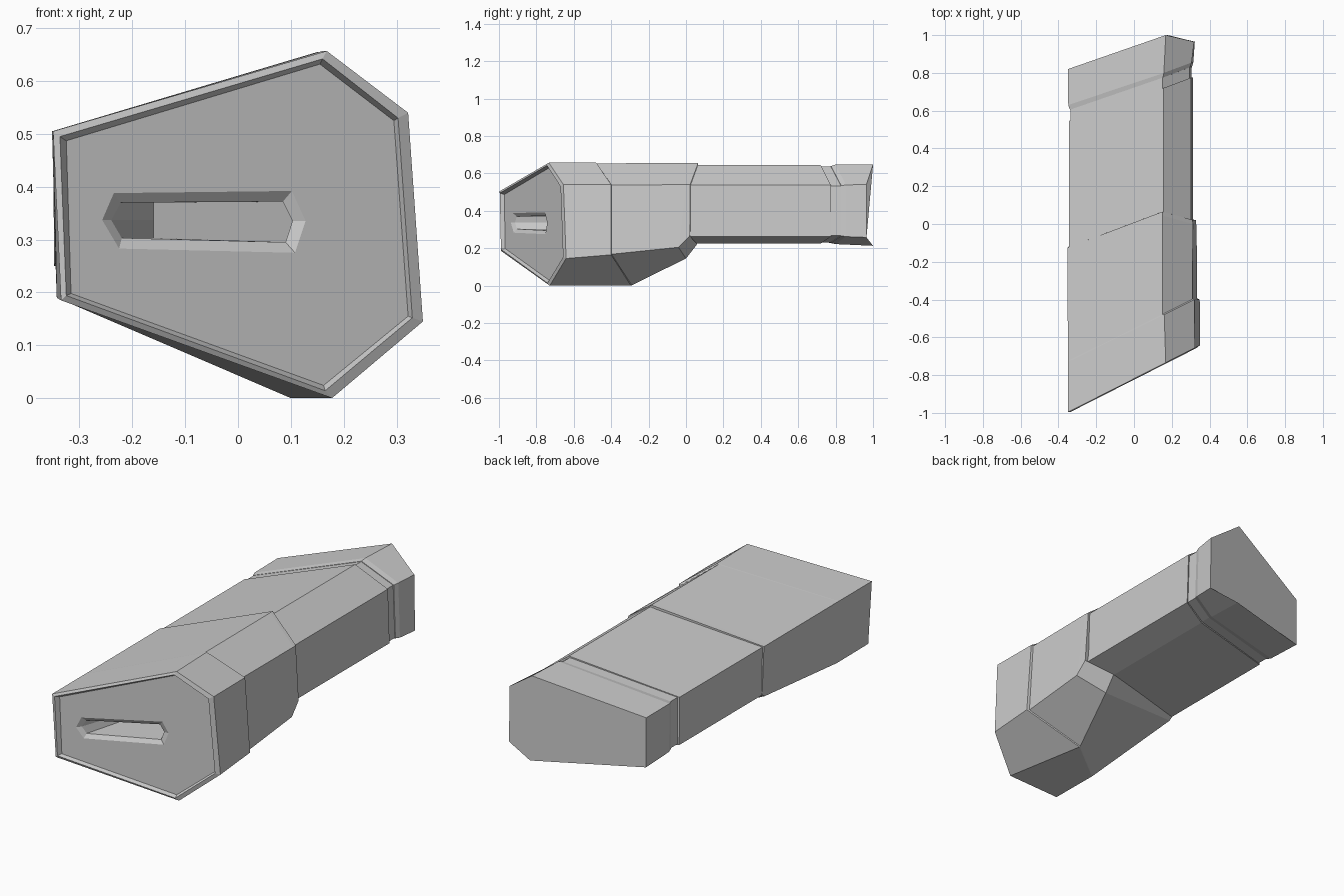
import bpy, bmesh
from mathutils import Vector

cube = bpy.data.objects.get("Cube")
if cube:
    bpy.data.objects.remove(cube, do_unlink=True)

grey = bpy.data.materials.new("plain_grey")
grey.use_nodes = True
GREY = (0.6, 0.6, 0.6, 1)
grey.diffuse_color = GREY
grey.node_tree.nodes["Principled BSDF"].inputs["Base Color"].default_value = GREY


def make(name, verts, faces):
    """Flat-shaded object from points and faces, with normals made consistent."""
    mesh = bpy.data.meshes.new(name)
    mesh.from_pydata(verts, [], faces)
    bm = bmesh.new()
    bm.from_mesh(mesh)
    bmesh.ops.recalc_face_normals(bm, faces=bm.faces)
    bm.to_mesh(mesh)
    bm.free()
    mesh.materials.append(grey)
    obj = bpy.data.objects.new(name, mesh)
    bpy.context.collection.objects.link(obj)
    return obj


def loft(name, rings, start=True, end=True):
    """Skin a row of six-sided rings, closing the chosen ends."""
    n = len(rings[0])
    verts = [p for ring in rings for p in ring]
    faces = []
    for r in range(len(rings) - 1):
        for i in range(n):
            j = (i + 1) % n
            faces.append((r * n + i, r * n + j, (r + 1) * n + j, (r + 1) * n + i))
    if start:
        faces.append(tuple(range(n)))
    if end:
        faces.append(tuple(range(len(verts) - n, len(verts))))
    return make(name, verts, faces)


def on_front(points, depth=0.0):
    """Place x, z points on the slanted front plane, sunk in by depth."""
    return [(x, -1 + 0.507 * (x + 0.35) + depth, z) for x, z in points]


# Ring order: upper right, top ridge, upper left, lower left, keel, lower right
OUTER = [(-.35, .505), (.168, .657), (.322, .54), (.35, .145), (.178, 0), (-.335, .185)]
RIM = [(-.337, .495), (.16, .642), (.303, .53), (.33, .152), (.165, .014), (-.325, .194)]
PANEL = [(-.325, .487), (.155, .632), (.295, .525), (.322, .155), (.162, .024), (-.316, .198)]

# Front housing with its stepped side and tapering keel
front = on_front(OUTER, 0.004)
step = [(-.35, -.73, .505), (.16, -.48, .657), (.32, -.40, .54),
        (.348, -.40, .165), (.10, -.295, 0), (-.343, -.73, .19)]
step_in = [(-.35, -.725, .505), (.152, -.478, .654), (.309, -.398, .538),
           (.333, -.398, .168), (.10, -.29, .002), (-.343, -.725, .19)]
heel = [(-.352, -.15, .505), (.151, .045, .655), (.312, .0, .54),
        (.332, -.04, .205), (.18, .0, .145), (-.345, -.14, .245)]
tail = [(-.352, -.125, .505), (.15, .065, .655), (.31, .022, .54),
        (.328, .02, .265), (.18, .06, .222), (-.345, -.12, .26)]
loft("front_housing", [front, step, step_in, heel, tail], start=False)

# Raised rim around the recessed front panel
loft("front_rim", [front, on_front(RIM, -0.002), on_front(PANEL, 0.016)], False, False)

# Front panel with a slot opening; slot order: left tip, upper and lower corners round to it
SLOT = [(-.257, .337), (-.235, .388), (.102, .392), (.128, .335), (.108, .275), (-.225, .283)]
THROAT = [(-.24, .337), (-.222, .370), (.085, .372), (.103, .335), (.09, .295), (-.22, .303)]
FLOOR = [(-.16, .337), (-.16, .370), (.085, .372), (.103, .335), (.09, .295), (-.16, .303)]
make("front_panel", on_front(PANEL, 0.016) + on_front(SLOT, 0.016),
     [(0, 1, 8, 7), (1, 2, 9, 8), (2, 3, 9), (3, 4, 10, 9), (4, 5, 11, 10), (5, 0, 7, 6), (5, 6, 11)])
slot = loft("slot_recess", [on_front(SLOT, 0.016), on_front(THROAT, 0.03), on_front(FLOOR, 0.22)], False, True)
# The recess is seen from inside
for obj in (slot,):
    obj.data.flip_normals()
for name in ("front_panel", "front_rim"):
    mesh = bpy.data.objects[name].data
    if sum((p.normal.y * p.area for p in mesh.polygons)) > 0:
        mesh.flip_normals()


# Straight rear body: one cross-section placed at slanted stations
def section(ya, yb, yc, shrink=0.0):
    """Rear cross-section whose corners sit at the given right, ridge and left depths."""
    shape = [(-.348, .502), (.158, .647), (.305, .538), (.314, .262), (.176, .222), (-.346, .256)]
    depth = [ya, yb, yc, yc, yb, ya]
    mid = Vector((0.03, 0.43))
    ring = []
    for (x, z), y in zip(shape, depth):
        p = Vector((x, z))
        p -= (p - mid).normalized() * shrink
        ring.append((p.x, y, p.y))
    return ring


loft("main_barrel", [section(-.14, .05, .01, .003), section(.545, .72, .775, .003)])
loft("recessed_collar", [section(.53, .70, .76, .012), section(.64, .81, .865, .012)])
rear = [(-.35, .82, .503), (.168, 1.0, .647), (.318, .965, .542),
        (.322, .965, .258), (.178, 1.0, .213), (-.348, .82, .25)]
loft("rear_cap", [section(.605, .775, .83, .009), section(.63, .80, .855), rear])
